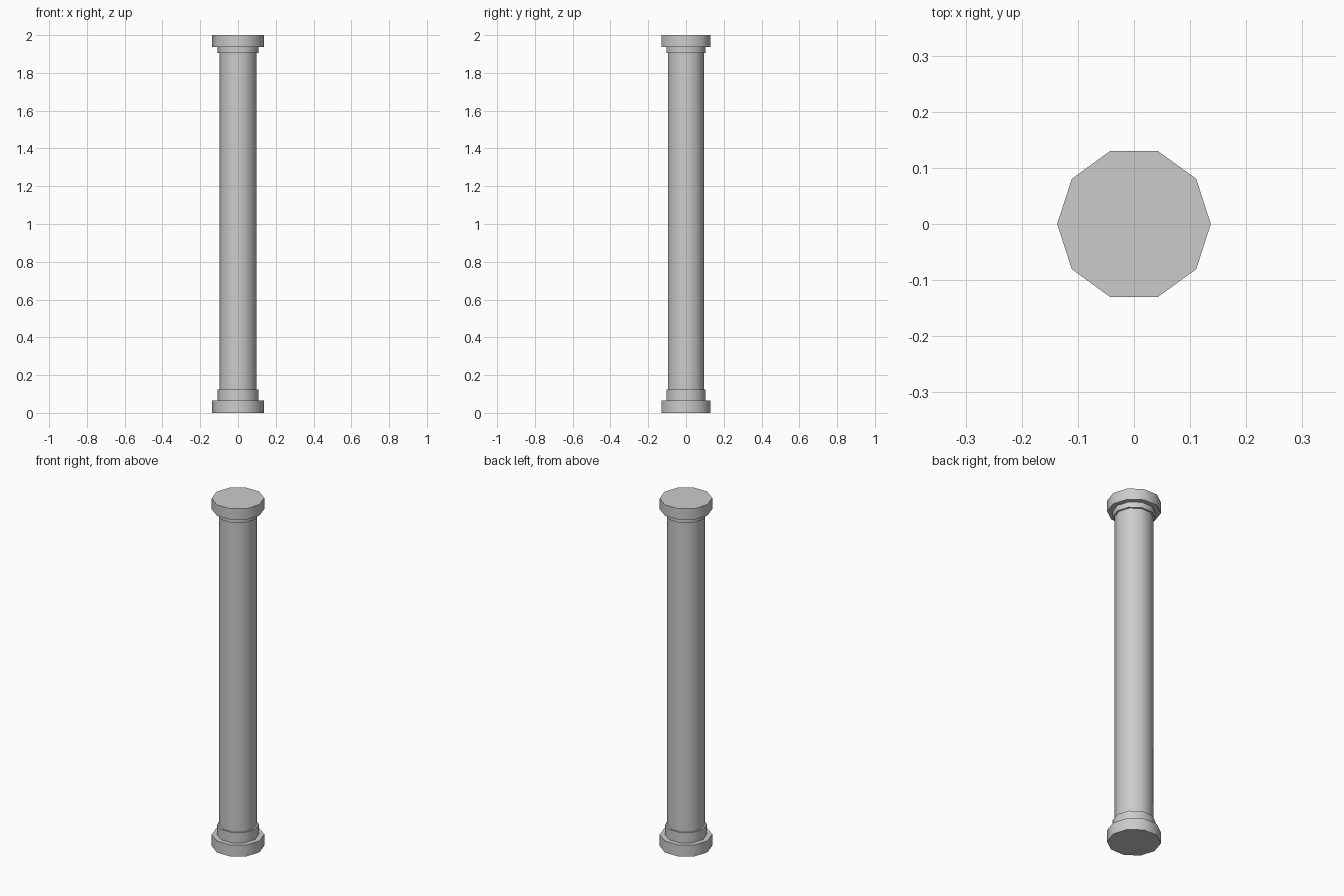
import bpy
import math

cube = bpy.data.objects.get("Cube")
if cube:
    bpy.data.objects.remove(cube, do_unlink=True)

# Single stone colour
stone = bpy.data.materials.new("grey_stone")
stone.use_nodes = True
colour = (0.6, 0.6, 0.6, 1)
stone.diffuse_color = colour
stone.node_tree.nodes["Principled BSDF"].inputs["Base Color"].default_value = colour

SIDES = 10


def drum(name, radius, bottom, top):
    """Ten-sided drum with corners on the x axis, rounded by shading."""
    bpy.ops.mesh.primitive_cylinder_add(
        vertices=SIDES, radius=radius, depth=top - bottom,
        location=(0, 0, (bottom + top) / 2), rotation=(0, 0, math.pi / 2))
    obj = bpy.context.object
    obj.name = name
    bpy.ops.object.transform_apply(location=False, rotation=True, scale=False)
    obj.data.materials.append(stone)
    bpy.ops.object.shade_smooth_by_angle(angle=math.radians(40))


# Stacked parts from floor to top
drum("base_plinth", 0.137, 0, 0.066)
drum("base_collar", 0.109, 0.066, 0.125)
drum("shaft", 0.099, 0.125, 1.906)
drum("top_collar", 0.109, 1.906, 1.937)
drum("capital", 0.137, 1.937, 2)
